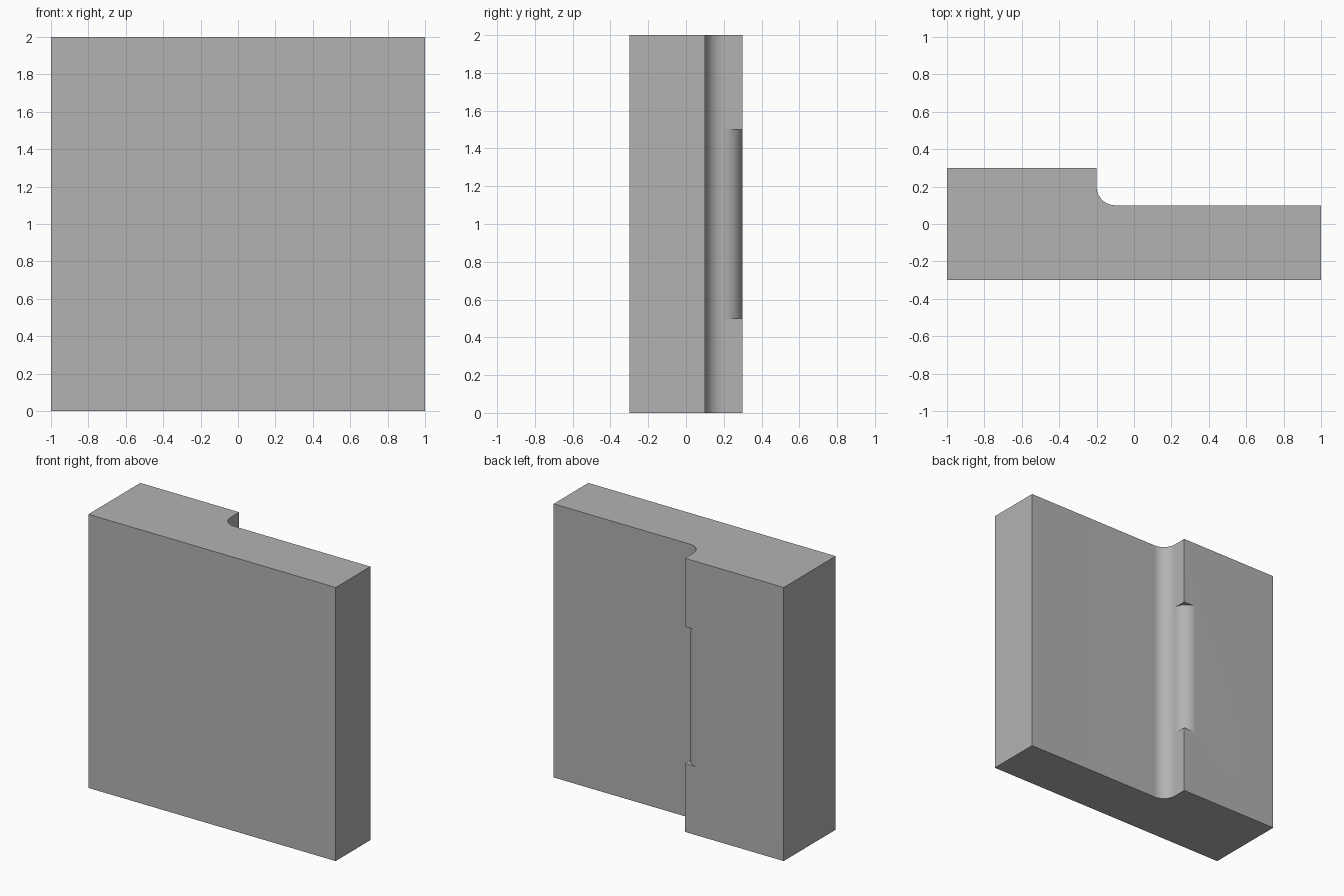
import bpy, bmesh
from math import sin, cos, radians

if "Cube" in bpy.data.objects:
    bpy.data.objects.remove(bpy.data.objects["Cube"], do_unlink=True)

STEP_X, STEP_Y = -0.2, 0.1   # inner corner of the step
HALF, RADIUS = 0.3, 0.1      # half depth and fillet radius

grey = bpy.data.materials.new("plain_grey")
grey.use_nodes = True
colour = (0.45, 0.45, 0.45, 1)
grey.diffuse_color = colour
grey.node_tree.nodes["Principled BSDF"].inputs["Base Color"].default_value = colour


def arc(cx, cy, start, end, steps=20):
    angles = [radians(start + (end - start) * i / steps) for i in range(steps + 1)]
    return [(cx + RADIUS * cos(a), cy + RADIUS * sin(a)) for a in angles]


def extrude_profile(name, points, z0, z1):
    bm = bmesh.new()
    face = bm.faces.new([bm.verts.new((x, y, z0)) for x, y in points])
    top = bmesh.ops.extrude_face_region(bm, geom=[face])["geom"]
    bmesh.ops.translate(bm, vec=(0, 0, z1 - z0),
                        verts=[v for v in top if isinstance(v, bmesh.types.BMVert)])
    bmesh.ops.recalc_face_normals(bm, faces=bm.faces)
    mesh = bpy.data.meshes.new(name)
    bm.to_mesh(mesh)
    bm.free()
    mesh.materials.append(grey)
    obj = bpy.data.objects.new(name, mesh)
    bpy.context.collection.objects.link(obj)
    return obj


# Stepped block with a concave fillet along the inner corner
fillet = arc(STEP_X + RADIUS, STEP_Y + RADIUS, 270, 180)
block = extrude_profile("stepped_block",
                        [(-1, -HALF), (1, -HALF), (1, STEP_Y)] + fillet
                        + [(STEP_X, HALF), (-1, HALF)], 0, 2)

# Cutter that rounds the middle of the outer step edge
rounding = arc(STEP_X - RADIUS, HALF - RADIUS, 0, 90)
cutter = extrude_profile("edge_rounding_cutter",
                         rounding + [(STEP_X - RADIUS, HALF + 0.02),
                                     (STEP_X + 0.02, HALF + 0.02)], 0.5, 1.5)
cutter.hide_render = True
cutter.hide_viewport = True

cut = block.modifiers.new("rounded_edge", "BOOLEAN")
cut.operation = "DIFFERENCE"
cut.solver = "EXACT"
cut.object = cutter

# Apply the cut, then smooth the fillets while keeping edges sharp
bpy.ops.object.select_all(action="DESELECT")
block.select_set(True)
bpy.context.view_layer.objects.active = block
bpy.ops.object.modifier_apply(modifier=cut.name)
bpy.data.objects.remove(cutter, do_unlink=True)
bpy.ops.object.shade_smooth_by_angle(angle=radians(30))
